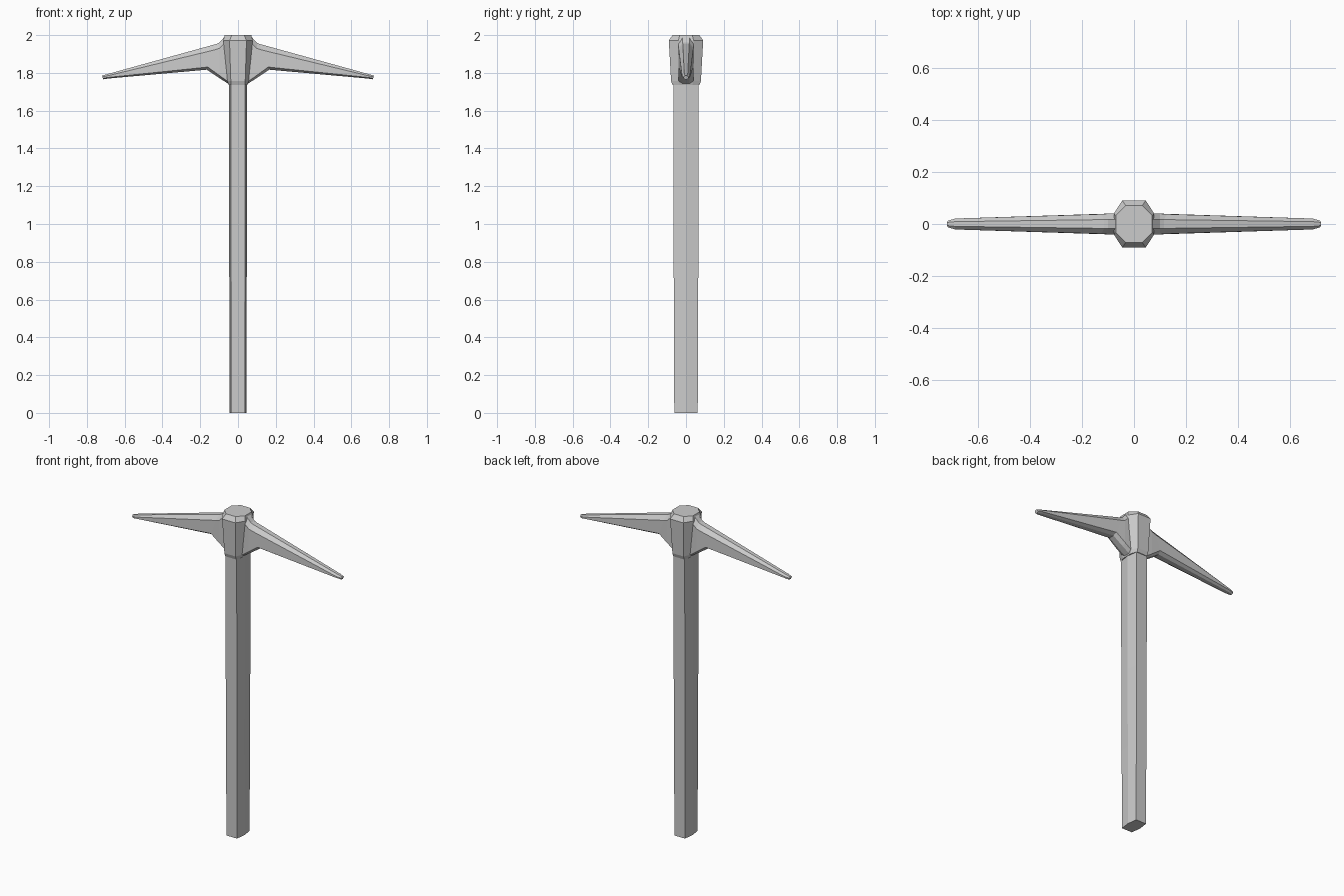
import bpy, bmesh

if "Cube" in bpy.data.objects:
    bpy.data.objects.remove(bpy.data.objects["Cube"])


def loft(name, rings):
    """Skin a closed, flat-shaded solid through rings with equal point counts."""
    bm = bmesh.new()
    loops = [[bm.verts.new(p) for p in ring] for ring in rings]
    n = len(loops[0])
    for a, b in zip(loops, loops[1:]):
        for i in range(n):
            j = (i + 1) % n
            bm.faces.new((a[i], a[j], b[j], b[i]))
    bm.faces.new(loops[0])
    bm.faces.new(loops[-1])
    bmesh.ops.recalc_face_normals(bm, faces=bm.faces)
    mesh = bpy.data.meshes.new(name)
    bm.to_mesh(mesh)
    bm.free()
    obj = bpy.data.objects.new(name, mesh)
    bpy.context.collection.objects.link(obj)
    return obj


def hexagon(z, point_x, flat_x, y):
    return [(point_x, 0, z), (flat_x, y, z), (-flat_x, y, z),
            (-point_x, 0, z), (-flat_x, -y, z), (flat_x, -y, z)]


def octagon(z, hx, hy, fx, fy):
    return [(hx, -fy, z), (hx, fy, z), (fx, hy, z), (-fx, hy, z),
            (-hx, fy, z), (-hx, -fy, z), (-fx, -hy, z), (fx, -hy, z)]


def blade_section(xt, zt, xb, zb, half, flat, ct, cb):
    """Chamfered section: top and bottom points, half width, flat, chamfer heights."""
    def at(d, top):
        t = d / (zt - zb)
        return (xt + (xb - xt) * t, zt - d) if top else (xb + (xt - xb) * t, zb + d)
    (x1, z1), (x2, z2) = at(ct, True), at(cb, False)
    right = [(xt, flat, zt), (x1, half, z1), (x2, half, z2), (xb, flat, zb)]
    return right + [(x, -y, z) for x, y, z in reversed(right)]


# Handle: six-sided shaft, slightly fuller toward the head
loft("handle", [hexagon(0, 0.044, 0.036, 0.062),
                hexagon(0.5, 0.045, 0.037, 0.064),
                hexagon(1.0, 0.048, 0.038, 0.066),
                hexagon(1.76, 0.048, 0.038, 0.067)])

# Socket: eight-sided collar flaring upward with a bevelled top
loft("socket", [octagon(1.735, 0.050, 0.071, 0.037, 0.035),
                octagon(1.757, 0.057, 0.079, 0.038, 0.038),
                octagon(1.972, 0.078, 0.091, 0.045, 0.040),
                octagon(2.0, 0.070, 0.071, 0.032, 0.033)])

# Blades: tapered chamfered picks, mirrored across the handle
blades = loft("pick_blades", [
    blade_section(0.040, 1.990, 0.030, 1.737, 0.040, 0.018, 0.030, 0.012),
    blade_section(0.072, 1.990, 0.048, 1.740, 0.040, 0.018, 0.030, 0.012),
    blade_section(0.100, 1.960, 0.098, 1.772, 0.040, 0.018, 0.030, 0.014),
    blade_section(0.115, 1.953, 0.165, 1.817, 0.038, 0.017, 0.032, 0.014),
    blade_section(0.690, 1.794, 0.688, 1.770, 0.021, 0.009, 0.009, 0.006),
    blade_section(0.720, 1.785, 0.714, 1.766, 0.012, 0.006, 0.006, 0.005)])
mirror = blades.modifiers.new("mirror", 'MIRROR')
mirror.use_axis[0] = True
mirror.use_mirror_merge = False
